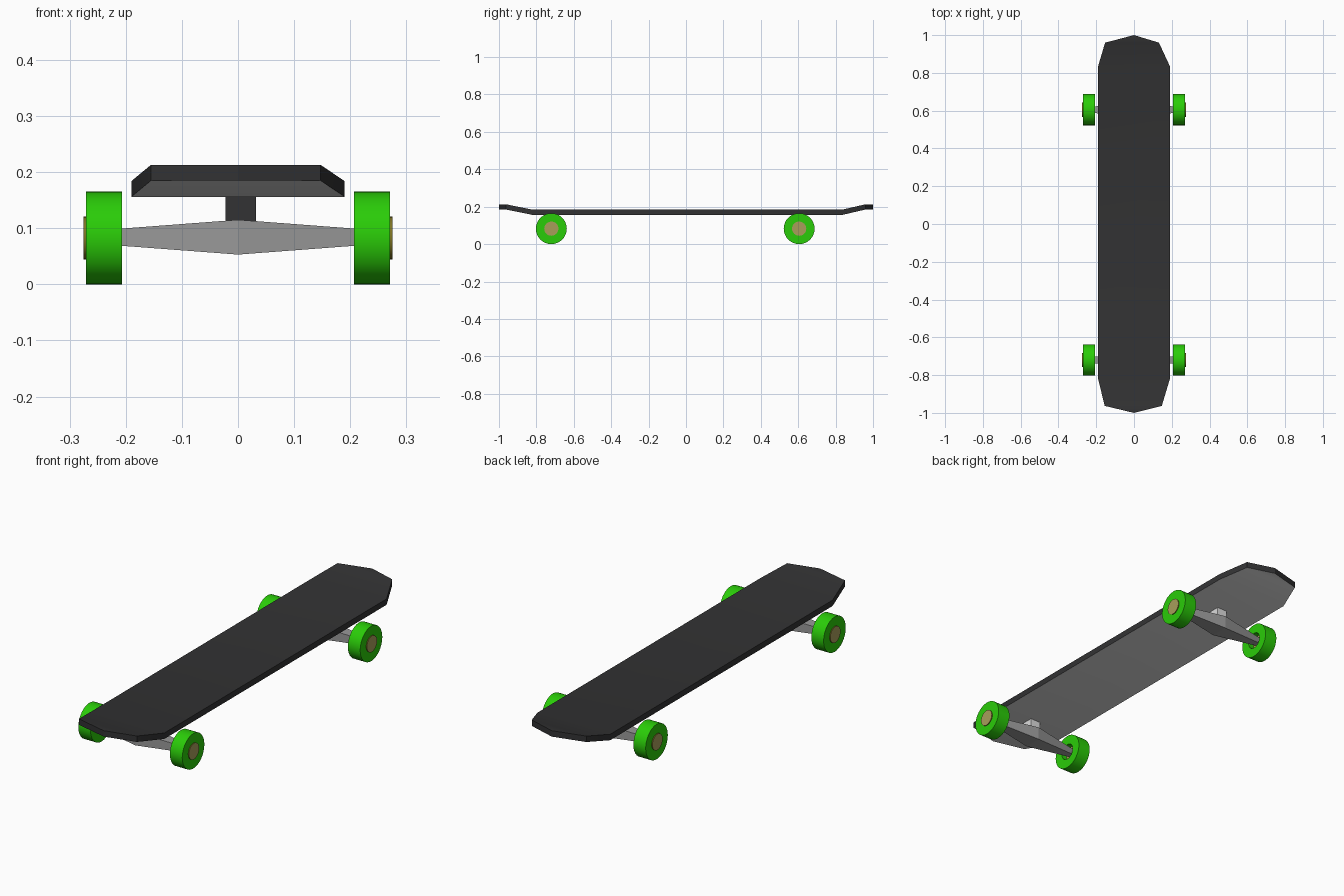
import bpy, bmesh, math
from mathutils import Matrix, Vector

cube = bpy.data.objects.get("Cube")
if cube:
    bpy.data.objects.remove(cube, do_unlink=True)


def material(name, rgb):
    linear = [((c / 255 + 0.055) / 1.055) ** 2.4 for c in rgb]
    m = bpy.data.materials.new(name)
    m.use_nodes = True
    m.diffuse_color = (*linear, 1)
    m.node_tree.nodes["Principled BSDF"].inputs["Base Color"].default_value = (*linear, 1)
    return m


grip = material("charcoal_grip", (50, 50, 51))
metal = material("mid_grey", (152, 152, 152))
light = material("light_grey", (220, 220, 220))
green = material("wheel_green", (42, 204, 8))
tan = material("hub_tan", (168, 157, 90))
olive = material("hub_rim_olive", (125, 115, 35))


def finish(name, bm, mats, smooth=False):
    bmesh.ops.recalc_face_normals(bm, faces=bm.faces)
    mesh = bpy.data.meshes.new(name)
    bm.to_mesh(mesh)
    bm.free()
    for m in mats:
        mesh.materials.append(m)
    obj = bpy.data.objects.new(name, mesh)
    bpy.context.collection.objects.link(obj)
    if smooth:
        bpy.ops.object.select_all(action="DESELECT")
        obj.select_set(True)
        bpy.context.view_layer.objects.active = obj
        bpy.ops.object.shade_smooth_by_angle(angle=math.radians(25))


def lathe(name, profile, place, mats, closed):
    """Revolve (x, radius) points around the x axis; the last material colours the rim."""
    bm = bmesh.new()
    verts = [bm.verts.new((x, 0, r)) for x, r in profile]
    edges = [bm.edges.new(p) for p in zip(verts, verts[1:])]
    if closed:
        edges.append(bm.edges.new((verts[-1], verts[0])))
    bmesh.ops.spin(bm, geom=verts + edges, cent=(0, 0, 0), axis=(1, 0, 0),
                   angle=math.tau, steps=32)
    bmesh.ops.remove_doubles(bm, verts=bm.verts, dist=0.0001)
    bm.transform(Matrix.Translation(place))
    bm.normal_update()
    for f in bm.faces:
        f.material_index = len(mats) - 1 if abs(f.normal.x) < 0.5 else 0
    finish(name, bm, mats, True)


# Deck: rows of (y, left edge, right edge, height), kicked up at both ends
low, high, thick = 0.156, 0.185, 0.028
rows = [(-1, 0, 0, high), (-0.963, -0.155, 0.147, high), (-0.82, -0.19, 0.19, low),
        (0.835, -0.19, 0.19, low), (0.96, -0.153, 0.132, high), (1, 0, 0, high)]
bm = bmesh.new()
pairs = [[bm.verts.new((x, y, z)) for x in (a, b)] for y, a, b, z in rows]
for (a, b), (c, d) in zip(pairs, pairs[1:]):
    bm.faces.new((a, b, d, c))
bmesh.ops.remove_doubles(bm, verts=bm.verts, dist=0.0001)
top = bmesh.ops.extrude_face_region(bm, geom=bm.faces[:], use_keep_orig=True)["geom"]
bmesh.ops.translate(bm, verts=[v for v in top if isinstance(v, bmesh.types.BMVert)],
                    vec=(0, 0, thick))
bmesh.ops.recalc_face_normals(bm, faces=bm.faces)
for f in bm.faces:
    f.material_index = 1 if f.normal.z < -0.5 else 0
finish("deck", bm, [grip, light], True)

# Trucks and wheels
radius = 0.0825
for end, y in (("front", -0.72), ("back", 0.605)):
    # Hanger: box section, thick in the middle and tapering to the wheels
    bm = bmesh.new()
    rings = []
    for x, deep, tall in ((-0.245, 0.0125, 0.0125), (0, 0.043, 0.031),
                          (0.245, 0.0125, 0.0125)):
        rings.append([bm.verts.new((x, y + deep * sy, 0.084 + tall * sz))
                      for sy, sz in ((-1, -1), (1, -1), (1, 1), (-1, 1))])
    for a, b in zip(rings, rings[1:]):
        for i in range(4):
            j = (i + 1) % 4
            bm.faces.new((a[i], a[j], b[j], b[i]))
    bm.faces.new(rings[0])
    bm.faces.new(rings[-1])
    finish(end + "_hanger", bm, [metal])

    # Post between hanger and deck, dark on its front face
    bm = bmesh.new()
    bmesh.ops.create_cube(bm, size=1, matrix=Matrix.Translation((0.005, y, 0.133))
                          @ Matrix.Diagonal((0.054, 0.054, 0.05, 1)))
    for f in bm.faces:
        f.material_index = 1 if f.normal.y < -0.5 else 0
    finish(end + "_post", bm, [light, grip])

    # Wheel ring with a hub that is recessed on the inner side
    for side, s in (("left", 1), ("right", -1)):
        place = Vector((0, y, radius))
        lathe(f"{end}_{side}_wheel",
              [(0.207 * s, 0.038), (0.207 * s, radius), (0.271 * s, radius),
               (0.271 * s, 0.038)], place, [green], True)
        lathe(f"{end}_{side}_hub",
              [(0.235 * s, 0), (0.235 * s, 0.038), (0.275 * s, 0.038), (0.275 * s, 0)],
              place, [tan, olive], False)
